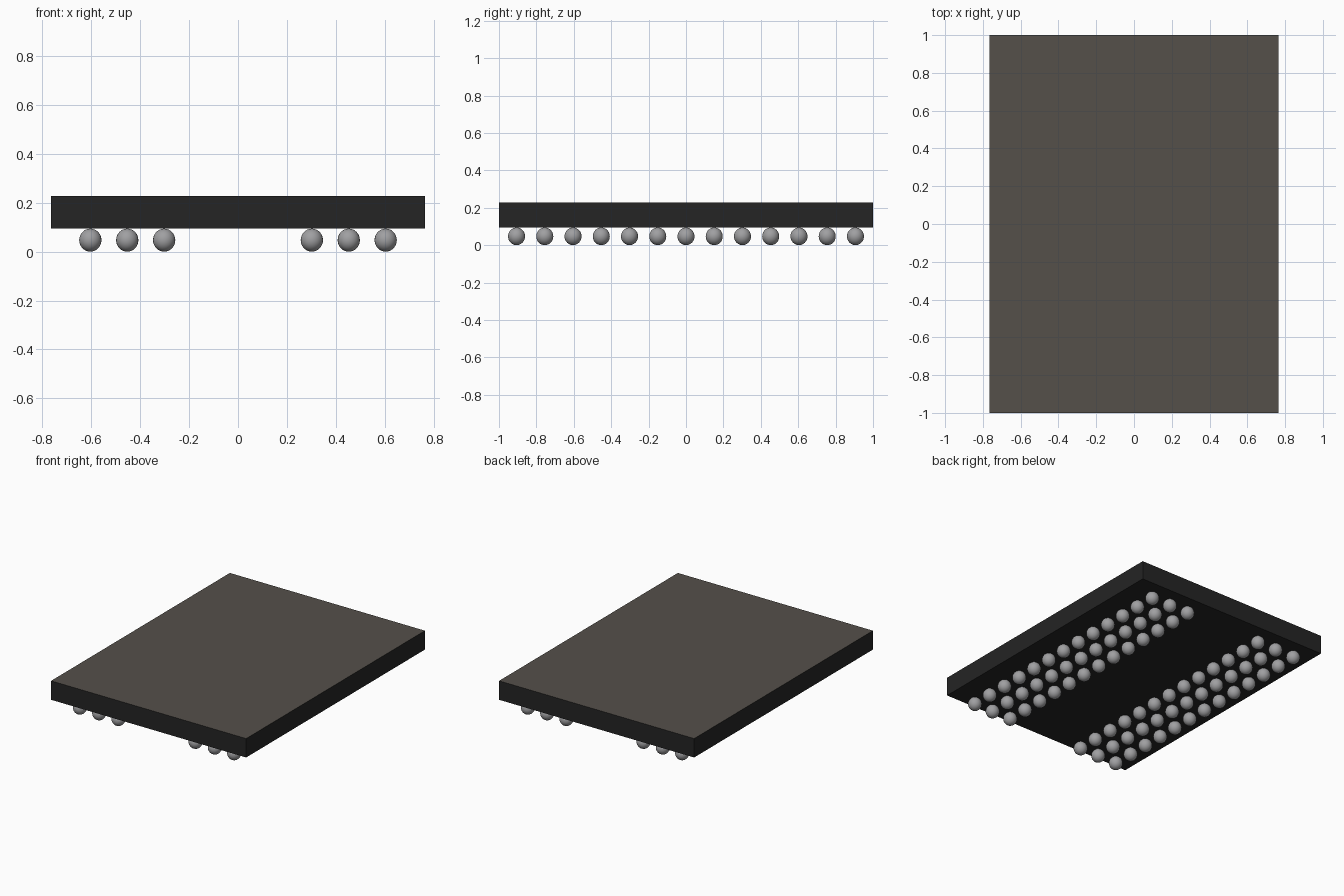
import bpy, bmesh
from mathutils import Matrix

if "Cube" in bpy.data.objects:
    bpy.data.objects.remove(bpy.data.objects["Cube"])

def material(name, rgb):
    m = bpy.data.materials.new(name)
    m.diffuse_color = (*rgb, 1)
    m.use_nodes = True
    m.node_tree.nodes["Principled BSDF"].inputs["Base Color"].default_value = m.diffuse_color
    return m

def add_object(name, bm, mats):
    me = bpy.data.meshes.new(name)
    bm.to_mesh(me)
    bm.free()
    for m in mats:
        me.materials.append(m)
    ob = bpy.data.objects.new(name, me)
    bpy.context.collection.objects.link(ob)
    return ob

black = material("mould black", (0.018, 0.018, 0.018))
brown = material("top brown grey", (0.09, 0.08, 0.068))
solder = material("solder grey", (0.35, 0.35, 0.36))

# Package body: black sides and underside, brown-grey top
W, L, Z0, Z1 = 1.528, 2.0, 0.094, 0.228
bm = bmesh.new()
bmesh.ops.create_cube(bm, size=1, matrix=Matrix.Translation((0, 0, (Z0 + Z1) / 2))
                      @ Matrix.Diagonal((W, L, Z1 - Z0, 1)))
bm.normal_update()
for f in bm.faces:
    f.material_index = 1 if f.normal.z > 0.5 else 0
add_object("package_body", bm, [black, brown])

# Solder balls: two banks of three columns, thirteen rows
PITCH, R = 0.151, 0.0455
bm = bmesh.new()
for col in (-4, -3, -2, 2, 3, 4):
    for row in range(-6, 7):
        bmesh.ops.create_uvsphere(bm, u_segments=24, v_segments=16, radius=R,
                                  matrix=Matrix.Translation((col * PITCH, row * PITCH, 0.0485)))
zmin = min(v.co.z for v in bm.verts)
bmesh.ops.translate(bm, vec=(0, 0, -zmin), verts=bm.verts)
bmesh.ops.scale(bm, vec=(1, 1, Z0 / (2 * R)), verts=bm.verts)
for f in bm.faces:
    f.smooth = True
add_object("solder_balls", bm, [solder])
